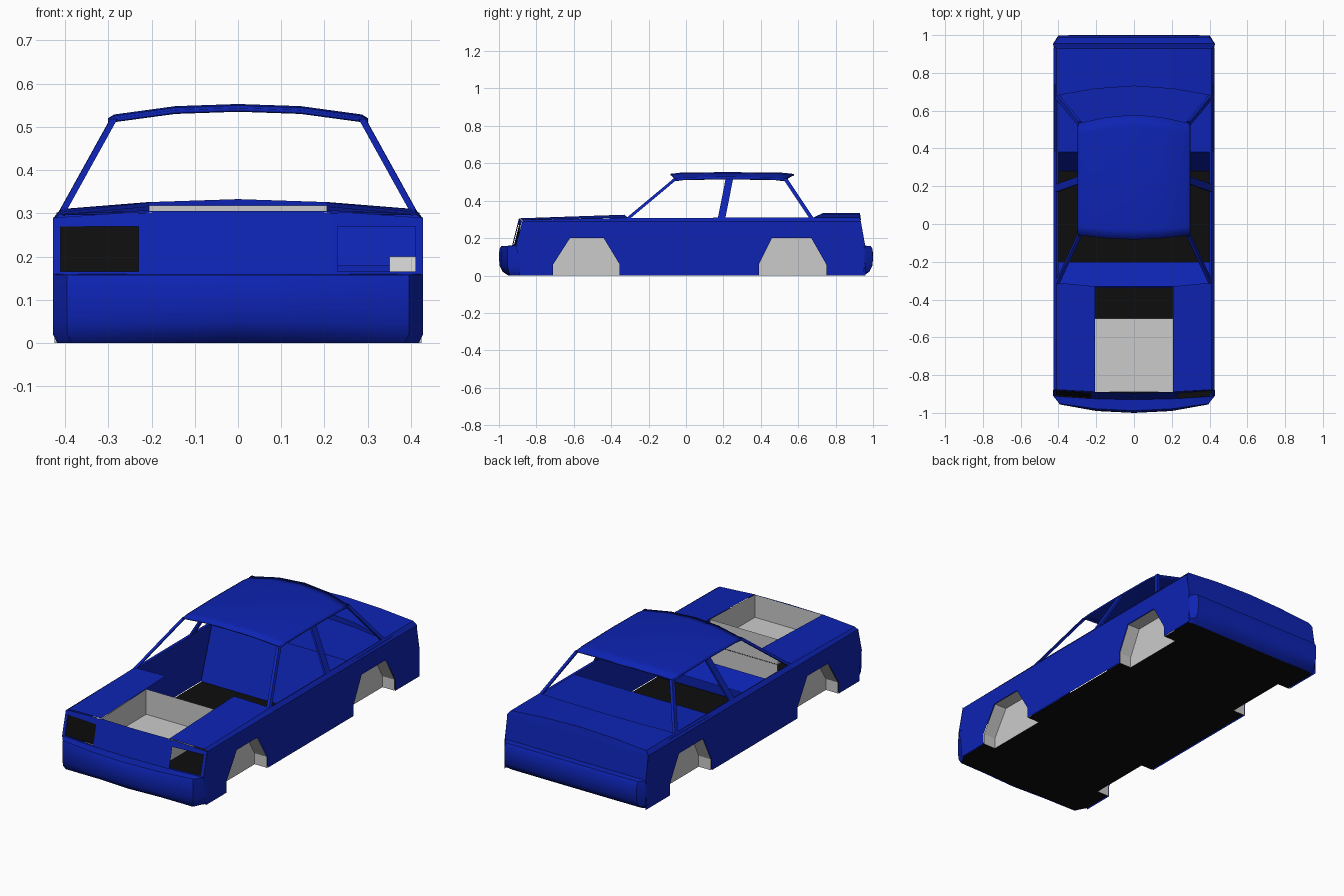
import bpy, bmesh, math
from mathutils import Vector

if "Cube" in bpy.data.objects:
    bpy.data.objects.remove(bpy.data.objects["Cube"])


def material(name, col):
    m = bpy.data.materials.new(name)
    m.diffuse_color = (*col, 1)
    m.use_nodes = True
    m.node_tree.nodes["Principled BSDF"].inputs["Base Color"].default_value = m.diffuse_color
    return m


BLUE = material("body blue", (0.004, 0.017, 0.45))
GREY = material("bay grey", (0.6, 0.6, 0.6))
BLACK = material("floor black", (0.004, 0.004, 0.004))


def build(name, verts, faces, mat, mirror=True, solid=0.0, smooth=0):
    me = bpy.data.meshes.new(name)
    me.from_pydata([tuple(v) for v in verts], [], faces)
    bm = bmesh.new()
    bm.from_mesh(me)
    bmesh.ops.recalc_face_normals(bm, faces=bm.faces)
    bmesh.ops.triangulate(bm, faces=[f for f in bm.faces if len(f.verts) > 4])
    bm.to_mesh(me)
    bm.free()
    me.materials.append(mat)
    ob = bpy.data.objects.new(name, me)
    bpy.context.collection.objects.link(ob)
    if mirror:
        md = ob.modifiers.new("mirror", 'MIRROR')
        md.use_clip = True
    if solid:
        md = ob.modifiers.new("thickness", 'SOLIDIFY')
        md.thickness = solid
        md.offset = 0
    if smooth:
        bpy.ops.object.select_all(action='DESELECT')
        ob.select_set(True)
        bpy.context.view_layer.objects.active = ob
        bpy.ops.object.shade_smooth_by_angle(angle=math.radians(smooth))
    return ob


def loft(name, rows, mat, **kw):
    """Skin a grid of equally long point rows."""
    n = len(rows[0])
    faces = [(r * n + i, r * n + i + 1, (r + 1) * n + i + 1, (r + 1) * n + i)
             for r in range(len(rows) - 1) for i in range(n - 1)]
    return build(name, [p for row in rows for p in row], faces, mat, **kw)


def polygon(name, pts, mat, **kw):
    return build(name, pts, [tuple(range(len(pts)))], mat, **kw)


def beam(name, a, b, wx, wy, mat):
    """Square bar between two points, mirrored to the other side."""
    rows = []
    for p in (a, b):
        rows.append([(p[0] + sx * wx, p[1] + sy * wy, p[2])
                     for sx, sy in ((-1, -1), (1, -1), (1, 1), (-1, 1), (-1, -1))])
    return loft(name, rows, mat)


# Side panels with faceted wheel arches
SX = 0.427
front_arch = [(-.71, 0), (-.71, .06), (-.62, .2), (-.44, .2), (-.355, .06), (-.355, 0)]
rear_arch = [(.39, 0), (.39, .06), (.46, .2), (.67, .2), (.75, .06), (.75, 0)]
side = ([(-.875, .288), (-.91, .16), (-.89, .06), (-.89, 0)] + front_arch + rear_arch
        + [(.96, 0), (.96, .15), (.935, .288)])
polygon("side_panel", [(SX, y, z) for y, z in side], BLUE)

# Shoulder strip along the belt line
loft("shoulder", [[(SX, y, .288), (.41, y + d, z), (.40, y + d, z - .005)] for y, d, z in
                  ((-.875, 0, .298), (-.31, 0, .308), (.68, 0, .31), (.935, -.005, .31))], BLUE)

# Wheel wells
for label, arch in (("front", front_arch), ("rear", rear_arch)):
    loft(label + "_wheel_well", [[(x, y, z) for y, z in arch] for x in (.424, .35)], GREY)
    polygon(label + "_wheel_well_inner", [(.35, y, z) for y, z in arch], GREY)

# Bumpers swept along a plan path
profile = [(.05, 0), (.02, .02), (.004, .05), (0, .09), (.002, .14), (.012, .158)]


def nose_y(x, z):
    return -.875 - .02 * (1 - (x / .43) ** 2) - .035 * (.3 - z) / .14


def bumper(name, path, sign, inner):
    rows = []
    for d, z in profile:
        rows.append([(x - (.01 if d > .03 and x > .1 else 0),
                      y - sign * d * (.3 if abs(y) < .97 else 1), z) for x, y in path])
    rows.append([(x, inner(x), .16) for x, y in path])
    return loft(name, rows, BLUE, smooth=35)


front_path = [(.428, -.885), (.395, -.955), (.2, -.99), (0, -1)]
rear_path = [(.428, .955), (.40, .999), (.2, 1), (0, 1)]
bumper("front_bumper", front_path, -1, lambda x: nose_y(x, .16))
bumper("rear_bumper", rear_path, 1, lambda x: .95)


# Nose: grille panel and headlight surrounds
def nose_plate(name, x0, x1, z0, z1, mat, back=0, mirror=True, top=0):
    pts = [(x, nose_y(x, z) + back, z) for x, z in
           ((x0, z0), (x1, z0), (x1, z1), (x0, z1 + top))]
    return polygon(name, pts, mat, mirror=mirror)


nose_plate("grille_panel", 0, .215, .158, .305, BLUE)
nose_plate("grille_edge", .215, .23, .158, .30, BLUE)
nose_plate("headlight_top", .23, .428, .27, .29, BLUE, top=.014)
nose_plate("headlight_base", .23, .428, .158, .166, BLUE)
nose_plate("headlight_post", .41, .428, .166, .27, BLUE)
nose_plate("headlight_backing", -.41, -.23, .166, .27, BLACK, back=.004, mirror=False)

# Bonnet sides around the open engine bay
loft("bonnet", [[(.41, nose_y(.41, .298), .298), (.207, nose_y(.21, .306), .306)],
                [(.41, -.60, .303), (.207, -.60, .316)],
                [(.41, -.31, .309), (.207, -.33, .325)]], BLUE)

# Engine bay tray
loft("engine_tray", [[(0, y, z), (.206, y, z)] for y, z in
                     ((-.89, .302), (-.89, .18), (-.5, .18), (-.5, .318))], GREY)
loft("engine_tray_side", [[(.206, y, .18), (.206, y, z)] for y, z in
                          ((-.89, .304), (-.5, .318))], GREY)
loft("engine_tray_back", [[(0, -.498, z), (.206, -.498, z)] for z in (.08, .18)], GREY)

# Floor, notched at the wheel wells
half = [(0, -.95), (.2, -.94), (.385, -.94), (.42, -.88), (.42, -.71), (.35, -.71),
        (.35, -.355), (.42, -.355), (.42, .39), (.35, .39), (.35, .75), (.42, .75),
        (.42, .94), (.39, .95), (0, .95)]
polygon("floor", [(x, y, .002) for x, y in half], BLACK)

# Low dashboard, rear bulkhead and parcel shelf
loft("dashboard", [[(0, y, z), (.42, y, z)] for y, z in
                   ((-.34, .01), (-.33, .18), (-.2, .14))], BLUE)
loft("rear_bulkhead", [[(0, y, z), (.42, y, z)] for y, z in
                       ((.28, .005), (.38, .298), (.74, .302))], BLUE)

# Boot lid and tail panel
xs = ((.41, .68, .31), (.21, .715, .326), (0, .73, .333))
loft("boot_lid", [[(x, y, .30) for x, y, z in xs],
                  [(x, y, z) for x, y, z in xs],
                  [(x, .93, z) for x, y, z in xs]], BLUE)
loft("tail_panel", [[(x, .93, z) for x, y, z in xs],
                    [(x * 1.04, .937, min(z, .29)) for x, y, z in xs],
                    [(x * 1.04, .955, .155) for x, y, z in xs]], BLUE)

# Crowned roof
rows = []
for t, dz in ((0, -.006), (.08, 0), (.45, .003), (.9, 0), (1, -.007)):
    row = []
    for x, z, y0, y1 in ((.298, .514, -.055, .53), (.285, .522, -.06, .535),
                         (.145, .541, -.075, .565), (0, .546, -.082, .578)):
        row.append((x, y0 + (y1 - y0) * t, z + dz))
    rows.append(row)
loft("roof", rows, BLUE, solid=.008, smooth=25)

# Pillars
beam("windscreen_pillar", (.405, -.31, .305), (.287, -.055, .518), .008, .012, BLUE)
beam("centre_pillar", (.408, .19, .305), (.290, .232, .518), .006, .02, BLUE)
beam("rear_pillar", (.405, .672, .305), (.287, .53, .518), .008, .012, BLUE)
